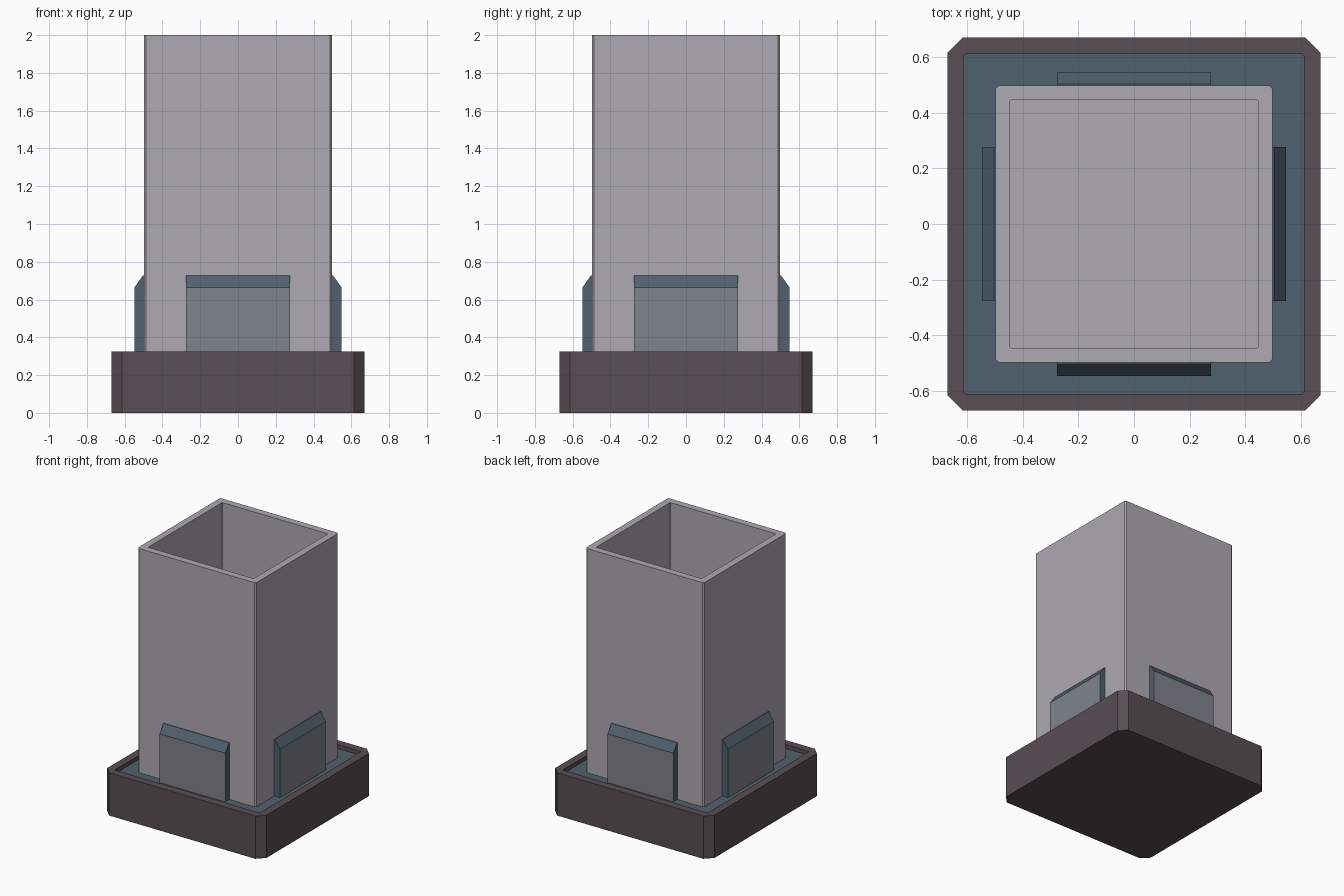
import bpy, bmesh, math
from mathutils import Matrix

if "Cube" in bpy.data.objects:
    bpy.data.objects.remove(bpy.data.objects["Cube"])


def material(name, rgb):
    m = bpy.data.materials.new(name)
    lin = [((c / 255 + 0.055) / 1.055) ** 2.4 for c in rgb]
    m.diffuse_color = (*lin, 1)
    m.use_nodes = True
    m.node_tree.nodes["Principled BSDF"].inputs["Base Color"].default_value = m.diffuse_color
    return m


brown = material("dark brown", (88, 78, 83))
teal = material("slate teal", (80, 97, 110))
grey = material("light grey", (173, 170, 178))
panel_grey = material("panel grey", (127, 131, 140))


def finish(name, bm, mats):
    me = bpy.data.meshes.new(name)
    bm.to_mesh(me)
    bm.free()
    for m in mats:
        me.materials.append(m)
    ob = bpy.data.objects.new(name, me)
    bpy.context.collection.objects.link(ob)
    return ob


def ring(bm, half, cut, z):
    """Square loop with chamfered corners, counter-clockwise."""
    k = half - cut
    pts = [(k, -half), (half, -k), (half, k), (k, half),
           (-k, half), (-half, k), (-half, -k), (-k, -half)]
    return [bm.verts.new((x, y, z)) for x, y in pts]


def loft(name, sections, mats, cap_material=0):
    """Skin a list of (half, chamfer, z) loops and cap both ends."""
    bm = bmesh.new()
    rings = [ring(bm, *s) for s in sections]
    for a, b in zip(rings, rings[1:]):
        for i in range(8):
            j = (i + 1) % 8
            bm.faces.new((a[i], a[j], b[j], b[i]))
    bm.faces.new(rings[0][::-1])
    bm.faces.new(rings[-1]).material_index = cap_material
    return finish(name, bm, mats)


FLOOR = 0.295

# Base tray with raised rim and coloured floor
loft("base_tray", [(0.67, 0.055, 0), (0.67, 0.055, 0.325),
                   (0.61, 0.004, 0.325), (0.61, 0.004, FLOOR)],
     [brown, teal], 1)

# Hollow square column
loft("hollow_column", [(0.498, 0.012, FLOOR - 0.005), (0.498, 0.012, 2.0),
                       (0.445, 0.003, 2.0), (0.445, 0.003, 0.36)], [grey])

# Four side plates with sloped tops and grey outer faces
profile = [(0.496, FLOOR - 0.005), (0.547, FLOOR - 0.005),
           (0.547, 0.665), (0.503, 0.728), (0.496, 0.728)]
for n, side in enumerate(("right", "back", "left", "front")):
    bm = bmesh.new()
    a = [bm.verts.new((x, -0.276, z)) for x, z in profile]
    b = [bm.verts.new((x, 0.276, z)) for x, z in profile]
    bm.faces.new(a)
    bm.faces.new(b[::-1])
    for i in range(len(a)):
        j = (i + 1) % len(a)
        bm.faces.new((a[j], a[i], b[i], b[j]))
    bmesh.ops.recalc_face_normals(bm, faces=bm.faces)
    for f in bm.faces:
        f.material_index = int(f.normal.x > 0.95)
    bm.transform(Matrix.Rotation(n * math.pi / 2, 4, 'Z'))
    finish(side + "_plate", bm, [teal, panel_grey])
